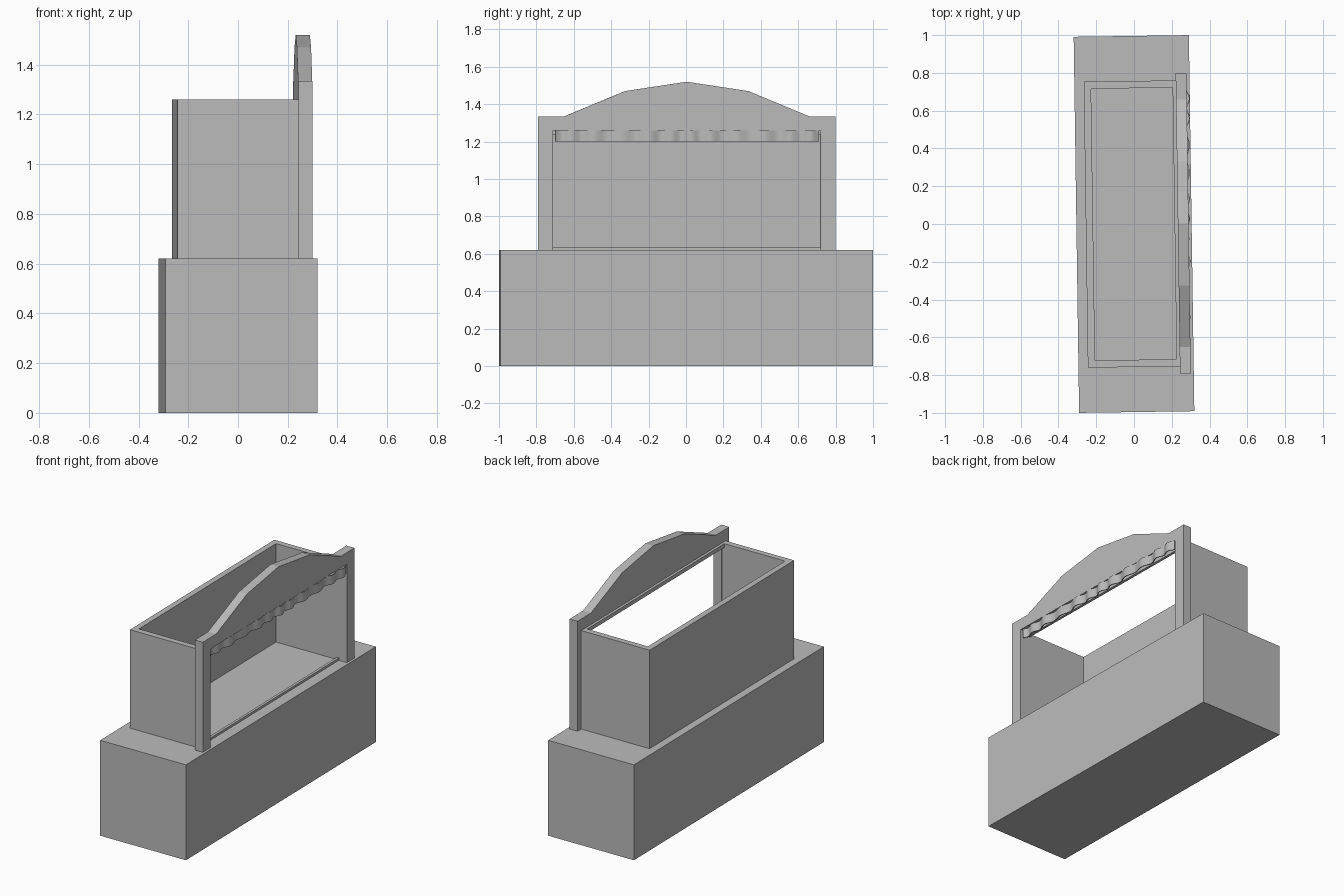
import bpy
import bmesh
import math
from mathutils import Vector

TURN = 0.0145  # the whole booth stands slightly turned on the spot

cube = bpy.data.objects.get("Cube")
if cube:
    bpy.data.objects.remove(cube, do_unlink=True)

grey = bpy.data.materials.new("plain grey")
grey.use_nodes = True
grey.diffuse_color = (0.5, 0.5, 0.5, 1)
grey.node_tree.nodes["Principled BSDF"].inputs["Base Color"].default_value = (0.5, 0.5, 0.5, 1)


def finish(name, bm, turn=TURN):
    """Turn a bmesh into a coloured object."""
    bmesh.ops.recalc_face_normals(bm, faces=bm.faces)
    mesh = bpy.data.meshes.new(name)
    bm.to_mesh(mesh)
    bm.free()
    mesh.materials.append(grey)
    obj = bpy.data.objects.new(name, mesh)
    obj.rotation_euler.z = turn
    bpy.context.collection.objects.link(obj)
    return obj


def prism(name, outline, push):
    """Extrude a closed outline along a vector."""
    bm = bmesh.new()
    face = bm.faces.new([bm.verts.new(p) for p in outline])
    out = bmesh.ops.extrude_face_region(bm, geom=[face], use_keep_orig=True)
    moved = [v for v in out["geom"] if isinstance(v, bmesh.types.BMVert)]
    bmesh.ops.translate(bm, verts=moved, vec=Vector(push))
    return finish(name, bm)


def block(name, x0, x1, half_y, z0, z1):
    outline = [(x0, -half_y, z0), (x1, -half_y, z0), (x1, half_y, z0), (x0, half_y, z0)]
    return prism(name, outline, (0, 0, z1 - z0))


BASE_TOP, BOX_TOP = 0.62, 1.26
FRAME_BACK, FRAME_FRONT = 0.232, 0.289

# Counter that carries the stage
block("base", -0.305, 0.305, 0.9955, 0, BASE_TOP)

# Stage walls: back and two sides, open at the top and toward the audience
half = [(FRAME_BACK, 0.719), (FRAME_BACK, 0.757), (-0.255, 0.757)]
walls = [(-0.217, 0.719)] + half
walls += [(x, -y) for x, y in reversed(walls)]
prism("stage_walls", [(x, y, BASE_TOP) for x, y in walls], (0, 0, BOX_TOP - BASE_TOP))

# Low sill and top rail across the stage opening
block("stage_sill", 0.215, FRAME_BACK, 0.719, BASE_TOP, 0.635)
block("stage_rail", 0.215, FRAME_BACK, 0.719, 1.235, BOX_TOP)

# Front frame: two posts joined by an arched header
side = [(0.715, BOX_TOP), (0.715, BASE_TOP), (0.795, BASE_TOP),
        (0.795, 1.335), (0.655, 1.335), (0.33, 1.47)]
arch = side + [(0, 1.52)] + [(-y, z) for y, z in reversed(side)]
prism("arched_frame", [(FRAME_BACK, y, z) for y, z in arch], (FRAME_FRONT - FRAME_BACK, 0, 0))

# Wavy valance hanging below the header
bm = bmesh.new()
steps = 140
rows = []
for i in range(steps + 1):
    y = -0.70 + 1.41 * i / steps
    x = 0.284 + 0.009 * math.sin(y * 50 + 1.2 * math.sin(y * 9)) + 0.003 * math.sin(y * 23)
    rows.append([bm.verts.new((x, y, z)) for z in (1.2, BOX_TOP)])
for a, b in zip(rows, rows[1:]):
    bm.faces.new((a[0], b[0], b[1], a[1]))
valance = finish("valance", bm, 0)
thick = valance.modifiers.new("cloth thickness", "SOLIDIFY")
thick.thickness = 0.006
thick.offset = 0
bpy.ops.object.select_all(action="DESELECT")
valance.select_set(True)
bpy.context.view_layer.objects.active = valance
bpy.ops.object.modifier_apply(modifier=thick.name)
bpy.ops.object.shade_smooth_by_angle(angle=math.radians(40))
